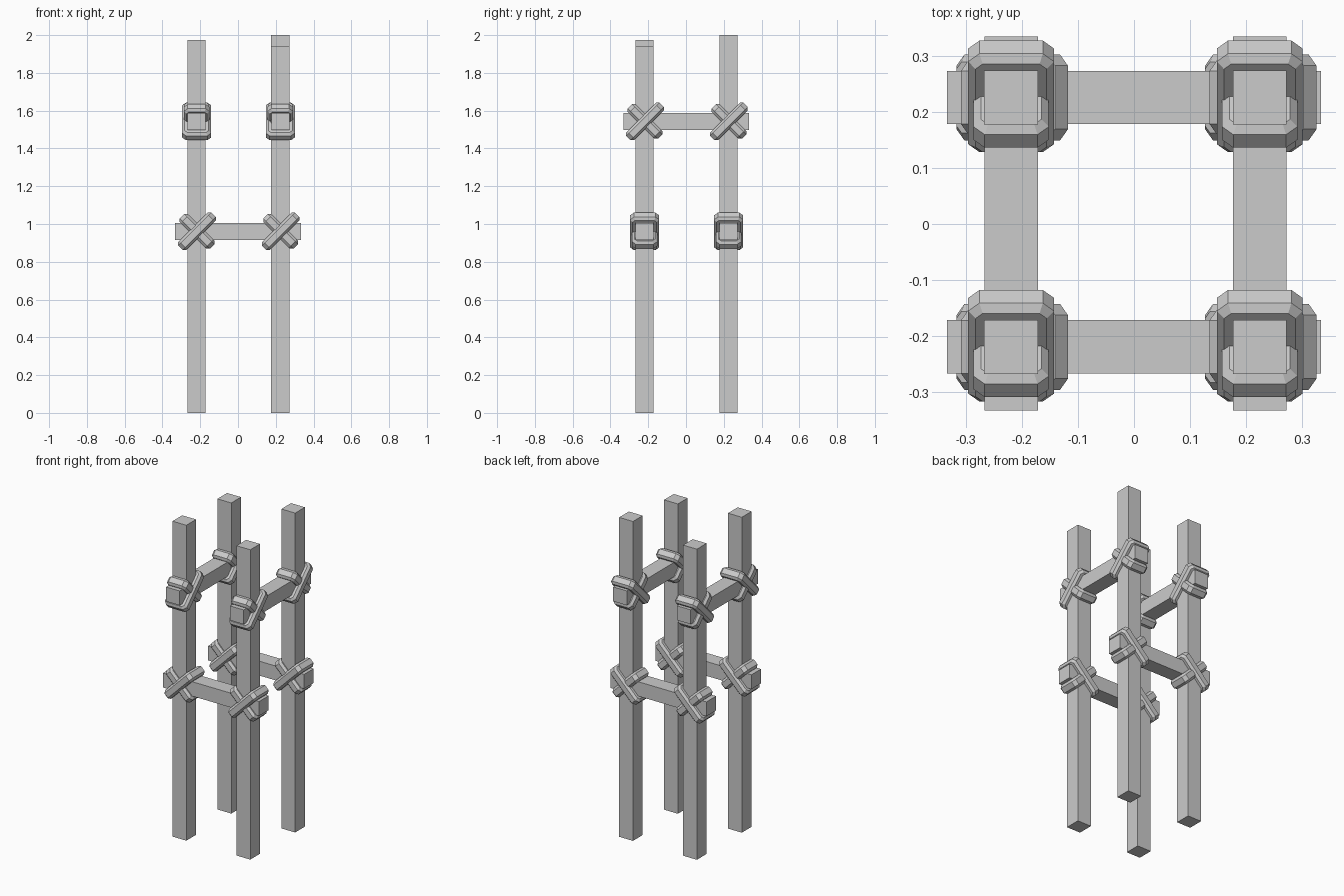
import bpy, bmesh, math
from mathutils import Matrix, Vector

if "Cube" in bpy.data.objects:
    bpy.data.objects.remove(bpy.data.objects["Cube"])

XS, YS = (-0.219, 0.224), (-0.219, 0.2255)   # post centres
LOW_Z, HIGH_Z = 0.961, 1.543                 # rail heights


def finish(name, bm):
    bmesh.ops.recalc_face_normals(bm, faces=bm.faces)
    me = bpy.data.meshes.new(name)
    bm.to_mesh(me)
    bm.free()
    ob = bpy.data.objects.new(name, me)
    bpy.context.collection.objects.link(ob)
    return ob


def box(name, centre, size):
    bm = bmesh.new()
    bmesh.ops.create_cube(bm, size=1.0, matrix=Matrix.Translation(centre) @ Matrix.Diagonal((*size, 1)))
    return finish(name, bm)


def band(bm, half_len, half_depth, tilt, place):
    """Chamfered loop around the joint: length along local x, depth along y, width along z."""
    t, c, a = 0.029, 0.013, 0.0165
    profile = [(-a - c, 0), (-a - c, t - c), (-a, t), (a, t), (a + c, t - c), (a + c, 0)]
    m = place @ Matrix.Rotation(tilt, 4, 'Y')
    rings = []
    for u, v in profile:
        hx, hy, k = half_len - t + v, half_depth - t + v, 0.004 + 0.55 * v
        pts = [(hx, hy - k), (hx - k, hy), (k - hx, hy), (-hx, hy - k),
               (-hx, k - hy), (k - hx, -hy), (hx - k, -hy), (hx, k - hy)]
        rings.append([bm.verts.new(m @ Vector((x, y, u))) for x, y in pts])
    for i, r in enumerate(rings):
        s = rings[(i + 1) % len(rings)]
        for j in range(8):
            n = (j + 1) % 8
            bm.faces.new((r[j], r[n], s[n], s[j]))


def lashing(name, x, y, z, turn):
    """Two crossed bands, the upper one slightly larger."""
    place = Matrix.Translation((x, y, z)) @ Matrix.Rotation(turn, 4, 'Z')
    bm = bmesh.new()
    band(bm, 0.124, 0.0765, -math.pi / 4, place)
    band(bm, 0.113, 0.067, math.pi / 4, place)
    finish(name, bm)


# Uneven posts and the lashings on each
heights = {(0, 0): 1.975, (1, 0): 1.94, (0, 1): 1.945, (1, 1): 2.0}
for (i, j), h in heights.items():
    x, y = XS[i], YS[j]
    box(f"post_{i}{j}", (x, y, h / 2), (0.096, 0.096, h))
    lashing(f"lower_lashing_{i}{j}", x + 0.002, y, LOW_Z, 0)
    lashing(f"upper_lashing_{i}{j}", x, y + 0.002, HIGH_Z, math.pi / 2)

# Lower rails run left-right, upper rails run front-back
for j, y in enumerate(YS):
    box(f"lower_rail_{j}", (0, y, LOW_Z), (0.666, 0.095, 0.09))
for i, x in enumerate(XS):
    box(f"upper_rail_{i}", (x, 0.001, HIGH_Z), (0.095, 0.666, 0.09))
